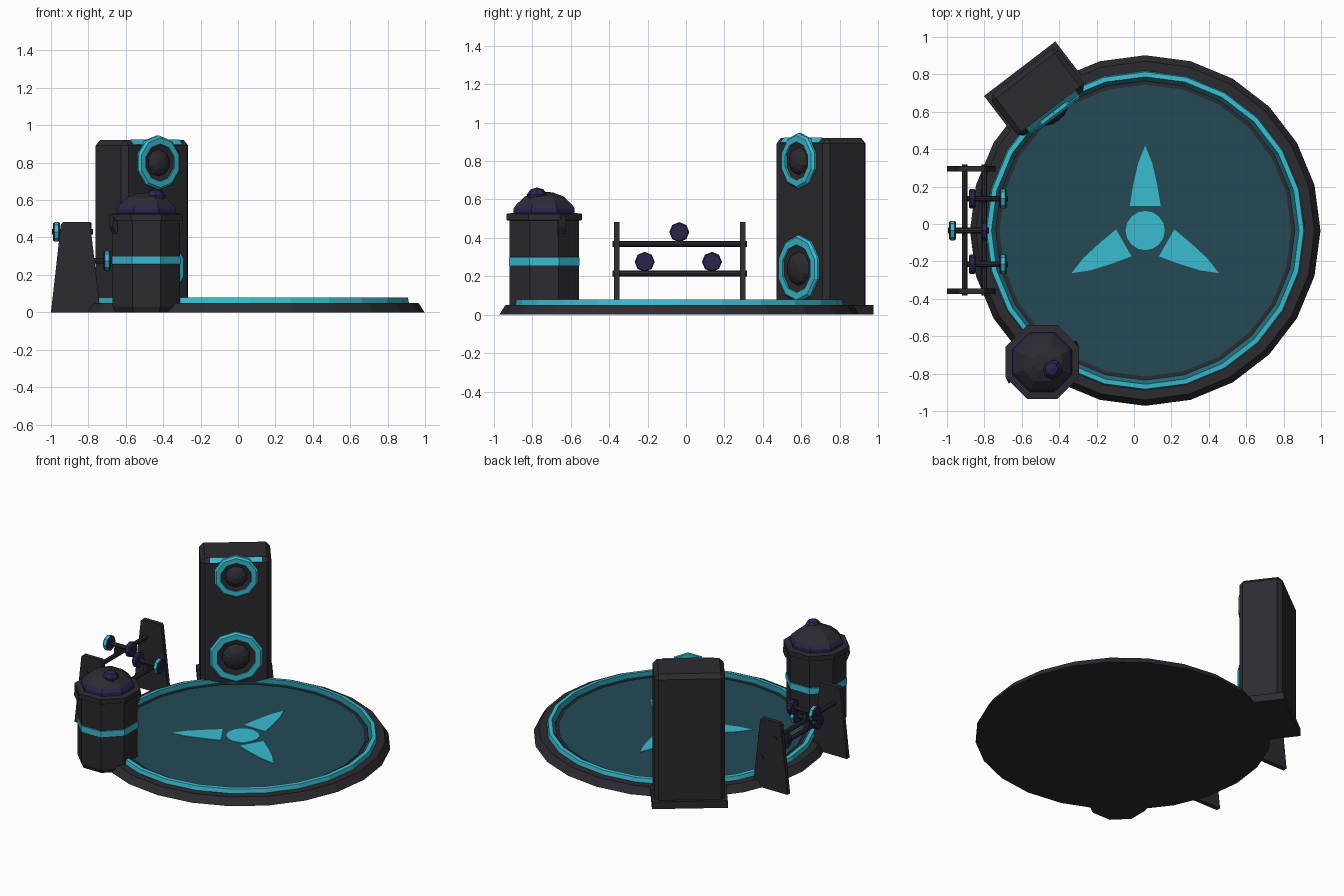
import bpy, bmesh, math
from mathutils import Matrix, Vector

if "Cube" in bpy.data.objects:
    bpy.data.objects.remove(bpy.data.objects["Cube"])


def material(name, rgb):
    m = bpy.data.materials.new(name)
    m.diffuse_color = (*rgb, 1)
    m.use_nodes = True
    m.node_tree.nodes["Principled BSDF"].inputs["Base Color"].default_value = m.diffuse_color
    return m


DARK = material("charcoal", (0.024, 0.024, 0.031))
CYAN = material("cyan", (0.042, 0.50, 0.63))
TEAL = material("floor teal", (0.017, 0.068, 0.092))
DEEP = material("deep cyan", (0.014, 0.15, 0.19))
PURPLE = material("dark purple", (0.026, 0.017, 0.075))


def finish(name, bm, mats, matrix=Matrix()):
    bmesh.ops.recalc_face_normals(bm, faces=bm.faces[:])
    mesh = bpy.data.meshes.new(name)
    bm.to_mesh(mesh)
    bm.free()
    for m in mats:
        mesh.materials.append(m)
    ob = bpy.data.objects.new(name, mesh)
    ob.matrix_world = matrix
    bpy.context.collection.objects.link(ob)
    return ob


def lathe(name, profile, sides, mats, matrix=Matrix(), slots=None, turn=0.0, closed=False):
    """Spin (radius, height) points round local z; slots give a material per segment."""
    bm = bmesh.new()
    rings = []
    for r, z in profile:
        if r == 0:
            rings.append([bm.verts.new((0, 0, z))] * sides)
        else:
            angles = [turn + 2 * math.pi * i / sides for i in range(sides)]
            rings.append([bm.verts.new((r * math.cos(a), r * math.sin(a), z)) for a in angles])
    pairs = list(zip(rings, rings[1:]))
    if closed:
        pairs.append((rings[-1], rings[0]))
    for k, (a, b) in enumerate(pairs):
        for i in range(sides):
            j = (i + 1) % sides
            corners = list(dict.fromkeys((a[i], a[j], b[j], b[i])))
            face = bm.faces.new(corners)
            face.material_index = slots[k] if slots else 0
    return finish(name, bm, mats, matrix)


def box(name, size, matrix, mat, bevel=0.0):
    bm = bmesh.new()
    bmesh.ops.create_cube(bm, size=1, matrix=Matrix.Diagonal((*size, 1)))
    ob = finish(name, bm, [mat], matrix)
    if bevel:
        mod = ob.modifiers.new("bevel", 'BEVEL')
        mod.width = bevel
        mod.segments = 1
    return ob


def prism(name, points, depth, matrix, mat):
    """Extrude a flat outline along local z."""
    bm = bmesh.new()
    face = bm.faces.new([bm.verts.new((x, y, 0)) for x, y in points])
    out = bmesh.ops.extrude_face_region(bm, geom=[face])
    bmesh.ops.translate(bm, vec=(0, 0, depth),
                        verts=[v for v in out["geom"] if isinstance(v, bmesh.types.BMVert)])
    return finish(name, bm, [mat], matrix)


def facing(normal, at):
    """Frame with local z along a level normal and local x pointing up."""
    n, up = Vector(normal).normalized(), Vector((0, 0, 1))
    m = Matrix((up, n.cross(up), n)).transposed().to_4x4()
    return Matrix.Translation(at) @ m


# Round platform, glowing rim and floor
centre = Matrix.Translation((0.06, -0.035, 0))
lathe("platform", [(0, 0), (0.937, 0), (0.905, 0.05), (0, 0.05)], 24, [DARK], centre)
lathe("glow_rim", [(0.855, 0.045), (0.848, 0.078), (0.822, 0.08), (0.80, 0.058), (0.80, 0.045)],
      24, [CYAN, DEEP], centre, [0, 0, 1, 1, 0], closed=True)
lathe("floor", [(0, 0.045), (0.78, 0.045), (0.78, 0.055), (0, 0.055)], 24, [TEAL], centre)

# Floor emblem
lift = Matrix.Translation((0, 0, 0.053))
lathe("emblem_hub", [(0.105, 0), (0.105, 0.006), (0, 0.006)], 16, [CYAN], centre @ lift)
half = [(0.083, 0.132), (0.065, 0.24), (0.038, 0.36)]
blade = half + [(0, 0.455)] + [(-x, y) for x, y in reversed(half)]
for k in range(3):
    prism("emblem_blade", blade, 0.006,
          centre @ lift @ Matrix.Rotation(k * math.tau / 3, 4, 'Z'), CYAN)

# Speaker tower, turned toward the platform
turn = math.atan2(0.609, 0.797)
tower = Matrix.Translation((-0.514, 0.703, 0)) @ Matrix.Rotation(turn, 4, 'Z')
box("speaker_foot", (0.48, 0.32, 0.05), tower @ Matrix.Translation((0, 0, 0.025)), DARK)
box("speaker_body", (0.45, 0.28, 0.90), tower @ Matrix.Translation((0, 0, 0.47)), DARK, 0.028)
box("speaker_light_strip", (0.33, 0.036, 0.008),
    tower @ Matrix.Translation((0, -0.127, 0.907)) @ Matrix.Rotation(math.pi / 4, 4, 'X'), CYAN)
out = (0.609, -0.797, 0)
for label, z, outer, inner in (("tweeter", 0.80, 0.145, 0.10), ("woofer", 0.24, 0.175, 0.125)):
    place = facing(out, tower @ Vector((0, -0.14, z)))
    lathe(label + "_ring", [(outer, -0.01), (outer, 0.01), (outer - 0.012, 0.022),
                            (inner, 0.022), (inner, -0.01)], 10, [CYAN], place, closed=True)
    lathe(label + "_cone", [(inner, 0.012), (inner * 0.72, 0.006), (inner * 0.62, 0.026),
                            (inner * 0.35, 0.042), (0, 0.047)], 10, [DARK], place)

# Barrel with glowing band, rim and lid
spot = Matrix.Translation((-0.49, -0.738, 0))
eighth = math.pi / 8
lathe("barrel", [(0, 0), (0.18, 0), (0.195, 0.03), (0.195, 0.255), (0.199, 0.257), (0.199, 0.297),
                 (0.195, 0.299), (0.195, 0.49), (0.213, 0.492), (0.213, 0.525), (0.17, 0.53)],
      8, [DARK, CYAN], spot, [0, 0, 0, 1, 1, 1, 0, 0, 0, 0], eighth)
lathe("lid", [(0.172, 0.525), (0.172, 0.552), (0.158, 0.572), (0.155, 0.575), (0.11, 0.615),
              (0.05, 0.636), (0, 0.64)], 8, [PURPLE, DARK], spot, [0, 0, 1, 1, 1, 1], eighth)
lathe("lid_knob", [(0, 0.57), (0.05, 0.59), (0.054, 0.625), (0.034, 0.652), (0, 0.662)], 8,
      [PURPLE], Matrix.Translation((-0.44, -0.775, 0)))
for a in (27, 207):
    hook = spot @ Matrix.Rotation(math.radians(a), 4, 'Z') @ Matrix.Rotation(math.pi / 2, 4, 'X')
    prism("barrel_handle", [(0.17, 0.51), (0.207, 0.51), (0.212, 0.46), (0.195, 0.42), (0.17, 0.42)],
          0.04, hook @ Matrix.Translation((0, 0, -0.02)), DARK)

# Weight rack: side plates, rails and bolts
plate = [(-1.0, 0), (-0.735, 0), (-0.79, 0.47), (-0.80, 0.483), (-0.935, 0.483), (-0.947, 0.47)]
upright = Matrix.Rotation(math.pi / 2, 4, 'X')
for y in (0.295, -0.36):
    prism("rack_side", plate, 0.03, Matrix.Translation((0, y + 0.015, 0)) @ upright, DARK)
for x, z in ((-0.905, 0.368), (-0.80, 0.215)):
    lathe("rack_rail", [(0, -0.35), (0.015, -0.35), (0.015, 0.35), (0, 0.35)], 8, [DARK],
          Matrix.Translation((x, -0.033, z)) @ upright)

# Dumbbells resting across the rails
for y, z, x0, x1, lit in ((-0.035, 0.43, -0.97, -0.80, 0), (-0.215, 0.275, -0.865, -0.70, 1),
                          (0.135, 0.275, -0.865, -0.70, 1)):
    lathe("dumbbell_grip", [(0, x0 - 0.025), (0.015, x0 - 0.025), (0.015, x1 + 0.025), (0, x1 + 0.025)],
          8, [DARK], facing((1, 0, 0), (0, y, z)))
    for k, x in enumerate((x0, x1)):
        lathe("dumbbell_head", [(0, -0.018), (0.046, -0.018), (0.052, -0.011), (0.052, 0.011),
                                (0.046, 0.018), (0, 0.018)], 8, [PURPLE, CYAN],
              facing((1, 0, 0), (x, y, z)), [0, 0, int(k == lit), 0, 0])
# Small saddles under the dumbbells
for x, y, z in ((-0.905, -0.035, 0.395), (-0.80, -0.215, 0.243), (-0.80, 0.135, 0.243)):
    box("rack_saddle", (0.03, 0.04, 0.04), Matrix.Translation((x, y, z)), DARK)
